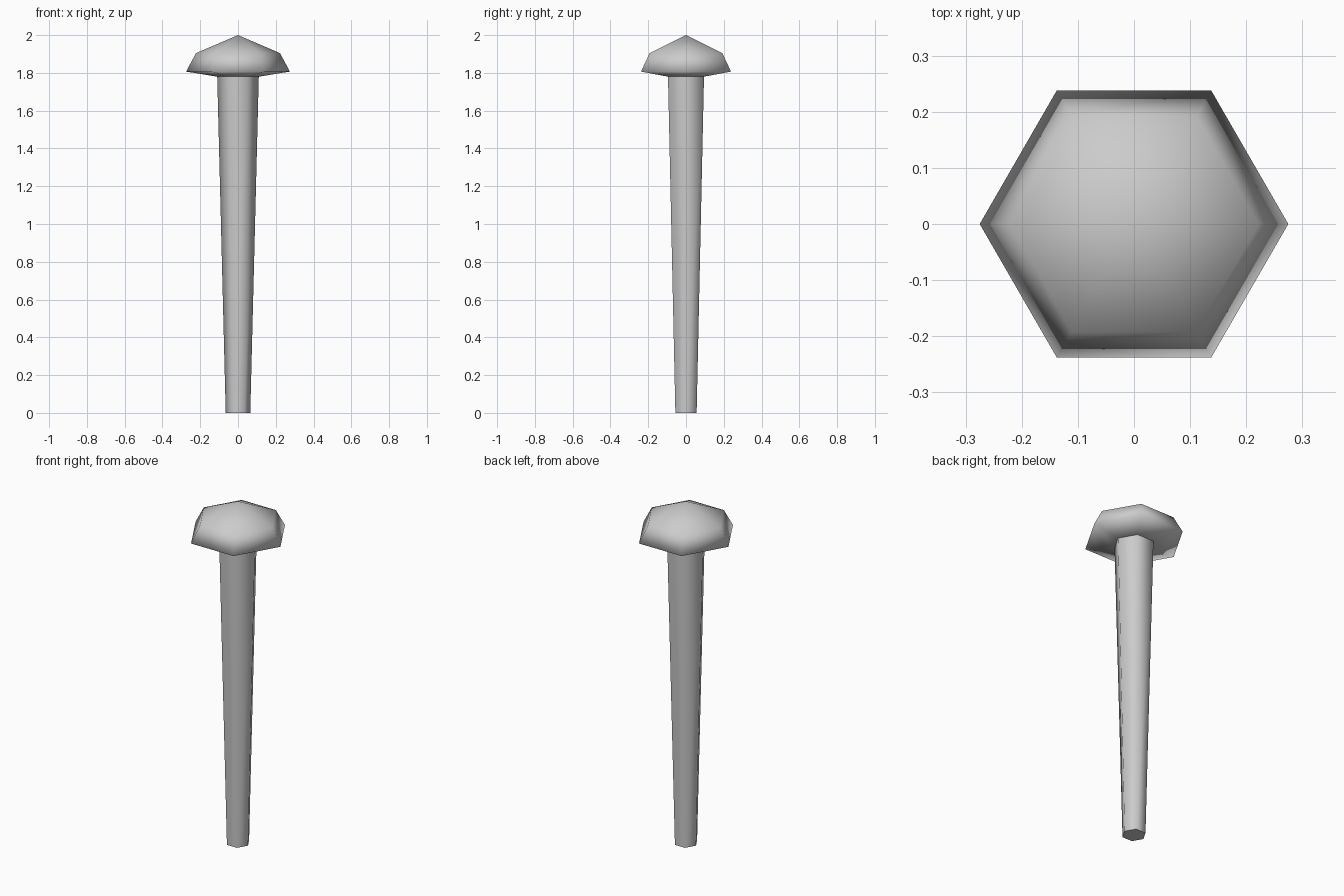
import bpy, bmesh, math

if "Cube" in bpy.data.objects:
    bpy.data.objects.remove(bpy.data.objects["Cube"])

SIDES = 6


def lathe(name, profile):
    """Six-sided turned solid from (radius, z) points, bottom to top."""
    bm = bmesh.new()
    rings = []
    for r, z in profile:
        if r == 0:
            rings.append([bm.verts.new((0, 0, z))])
        else:
            rings.append([bm.verts.new((r * math.cos(math.tau * i / SIDES),
                                        r * math.sin(math.tau * i / SIDES), z))
                          for i in range(SIDES)])
    for low, high in zip(rings, rings[1:]):
        for i in range(SIDES):
            j = (i + 1) % SIDES
            if len(high) == 1:
                bm.faces.new((low[i], low[j], high[0]))
            else:
                bm.faces.new((low[i], low[j], high[j], high[i]))
    # Close the flat ends
    bm.faces.new(rings[0][::-1])
    if len(rings[-1]) > 1:
        bm.faces.new(rings[-1])
    bmesh.ops.recalc_face_normals(bm, faces=bm.faces)
    mesh = bpy.data.meshes.new(name)
    bm.to_mesh(mesh)
    bm.free()
    obj = bpy.data.objects.new(name, mesh)
    bpy.context.collection.objects.link(obj)
    # Soft shading around the sides, crisp flat ends
    for p in mesh.polygons:
        p.use_smooth = len(p.vertices) < SIDES
    return obj


# Tapered shaft
lathe("shaft", [(0.065, 0), (0.11, 1.78)])

# Domed head with a sloping underside
lathe("head", [(0.11, 1.78), (0.275, 1.807), (0.222, 1.905), (0, 2.0)])
